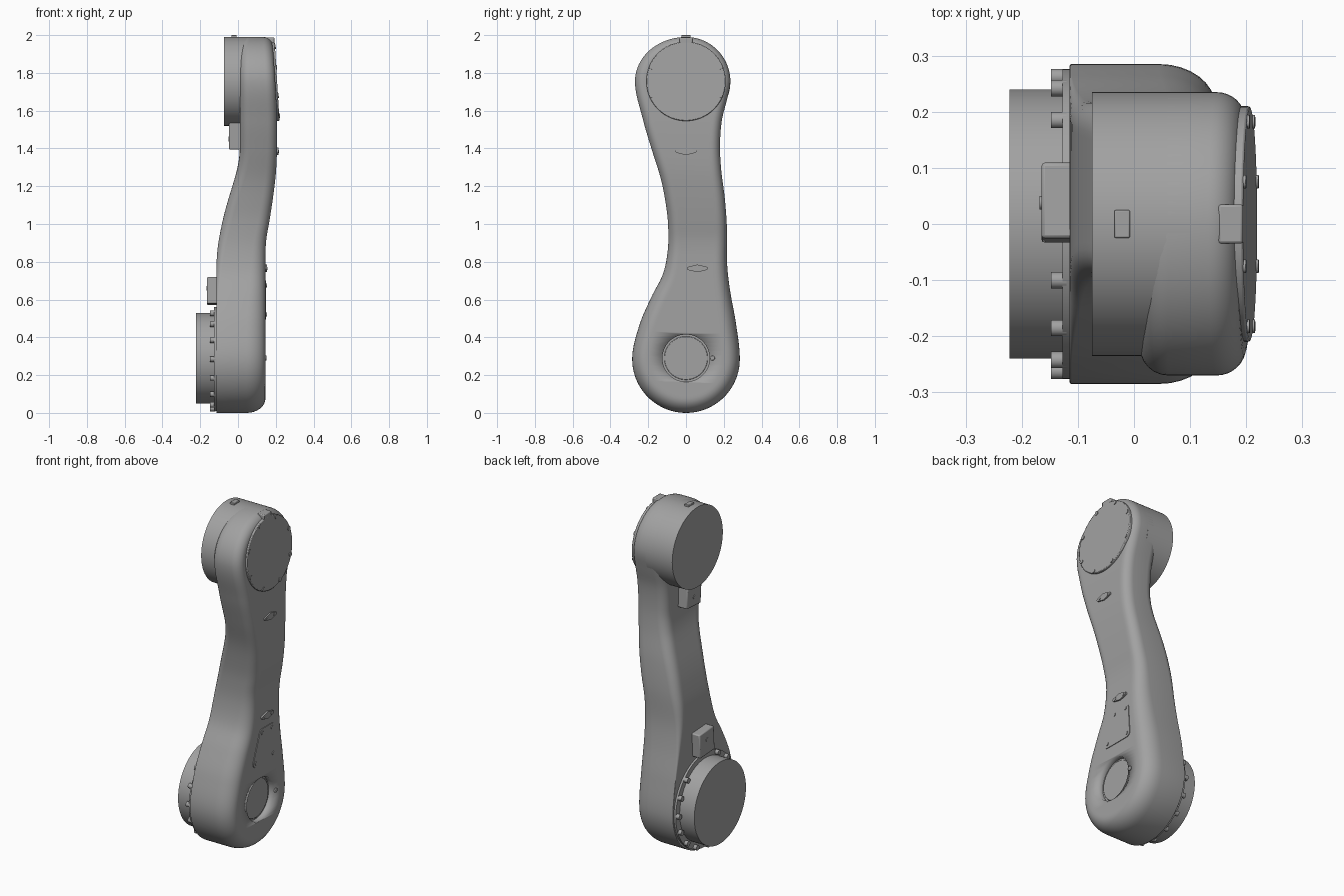
import bpy, bmesh, math
from mathutils import Matrix, Vector

old = bpy.data.objects.get("Cube")
if old:
    bpy.data.objects.remove(old, do_unlink=True)

grey = bpy.data.materials.new("cast_grey")
grey.use_nodes = True
grey.diffuse_color = (0.36, 0.36, 0.36, 1)
grey.node_tree.nodes["Principled BSDF"].inputs["Base Color"].default_value = grey.diffuse_color

LOW, HIGH = 0.285, 1.755      # heights of the two joint axes


def finish(name, bm, angle=35):
    bmesh.ops.recalc_face_normals(bm, faces=bm.faces)
    mesh = bpy.data.meshes.new(name)
    bm.to_mesh(mesh)
    bm.free()
    obj = bpy.data.objects.new(name, mesh)
    bpy.context.collection.objects.link(obj)
    mesh.materials.append(grey)
    bpy.ops.object.select_all(action='DESELECT')
    obj.select_set(True)
    bpy.context.view_layer.objects.active = obj
    bpy.ops.object.shade_smooth_by_angle(angle=math.radians(angle))
    return obj


def add_bevel(obj, width, segments=2):
    mod = obj.modifiers.new("soft_edges", 'BEVEL')
    mod.width, mod.segments, mod.limit_method = width, segments, 'ANGLE'


def disc(name, x0, x1, y, z, r, tilt=0, sides=64, soft=0):
    """Cylinder along x; tilt leans its +x face upwards."""
    bm = bmesh.new()
    bmesh.ops.create_cone(bm, cap_ends=True, segments=sides, radius1=r, radius2=r, depth=x1 - x0)
    bm.transform(Matrix.Translation(((x0 + x1) / 2, y, z))
                 @ Matrix.Rotation(math.pi / 2 - tilt, 4, 'Y'))
    obj = finish(name, bm)
    if soft:
        add_bevel(obj, soft)
    return obj


def plate(name, corners, x0, x1):
    """Convex plate facing x, with each (y, z, radius) corner rounded."""
    bm = bmesh.new()
    for y, z, r in corners:
        for i in range(16):
            a = math.tau * i / 16
            for x in (x0, x1):
                bm.verts.new((x, y + r * math.cos(a), z + r * math.sin(a)))
    hull = bmesh.ops.convex_hull(bm, input=bm.verts)
    loose = {v for v in hull["geom_interior"] if isinstance(v, bmesh.types.BMVert)}
    bmesh.ops.delete(bm, geom=list(loose), context='VERTS')
    bmesh.ops.dissolve_limit(bm, angle_limit=0.01, verts=bm.verts, edges=bm.edges)
    return finish(name, bm)


def box(name, centre, size, lean=0, soft=0.006):
    bm = bmesh.new()
    bmesh.ops.create_cube(bm, size=1)
    bm.transform(Matrix.Translation(centre) @ Matrix.Rotation(lean, 4, 'X')
                 @ Matrix.Diagonal((*size, 1)))
    obj = finish(name, bm)
    add_bevel(obj, soft)
    return obj


def smooth_curve(points, z):
    """Smooth interpolation through (z, value) points."""
    if z <= points[0][0]:
        return points[0][1]
    if z >= points[-1][0]:
        return points[-1][1]

    def slope(i):
        if i in (0, len(points) - 1):
            return 0
        a, b = points[i - 1], points[i + 1]
        return (b[1] - a[1]) / (b[0] - a[0])
    i = next(k for k in range(len(points) - 1) if points[k + 1][0] >= z)
    (z0, v0), (z1, v1) = points[i], points[i + 1]
    h = z1 - z0
    t = (z - z0) / h
    return ((1 + 2 * t) * (1 - t) ** 2 * v0 + t * (1 - t) ** 2 * h * slope(i)
            + t * t * (3 - 2 * t) * v1 + t * t * (t - 1) * h * slope(i + 1))


# Side outline and depth of the arm along its height
edge_minus = [(LOW, -.285), (.47, -.245), (.62, -.18), (.735, -.122), (.865, -.096), (1.0, -.095),
              (1.1, -.106), (1.235, -.132), (1.39, -.18), (1.55, -.227), (HIGH, -.27)]
edge_plus = [(LOW, .285), (.47, .265), (.65, .233), (.785, .218), (.97, .217), (1.13, .206),
             (1.29, .186), (1.42, .18), (1.55, .19), (1.66, .217), (HIGH, .235)]
depth_back = [(.72, -.115), (.87, -.108), (1.0, -.085), (1.1, -.06), (1.2, -.03), (1.3, -.002), (1.4, .01)]
depth_front = [(.82, .145), (.92, .15), (1.02, .167), (1.16, .188), (1.29, .202), (1.45, .207),
               (1.6, .205), (HIGH, .197), (1.9, .188), (1.99, .183)]
round_back = [(.45, .004), (1.0, .05), (1.99, .05)]
round_front = [(.4, .1), (1.0, .06), (1.99, .05)]
inset_front = [(.4, .075), (1.0, .055), (1.99, .045)]


def arm_side(edge):
    """Half outline from the bottom pole to the top pole."""
    a, b = edge[0][1], edge[-1][1]
    steps = 20
    pts = []
    for i in range(steps):
        t = math.pi / 2 * i / steps
        pts.append(Vector((a * math.sin(t), LOW - LOW * math.cos(t))))
    for i in range(61):
        z = LOW + (HIGH - LOW) * i / 60
        pts.append(Vector((smooth_curve(edge, z), z)))
    for i in range(1, steps + 1):
        t = math.pi / 2 * i / steps
        pts.append(Vector((b * math.cos(t), HIGH + .235 * math.sin(t))))
    return pts


# Arm: outline layered along x, with rounded rims and strip caps
plus, minus = arm_side(edge_plus), arm_side(edge_minus)
n = len(plus)
outline = plus + minus[-2:0:-1]
count = len(outline)
layers = [('back', k / 6) for k in range(7)] + [('front', k / 8) for k in range(9)]
layers = [('back', -1)] + layers + [('front', 2)]     # extra rings keep the caps flat
bm = bmesh.new()
rings = []
for side, t in layers:
    ring = []
    for i, p in enumerate(outline):
        tangent = (outline[(i + 1) % count] - outline[i - 1]).normalized()
        inward = Vector((-tangent.y, tangent.x))
        z = p.y
        a = min(max(t, 0), 1) * math.pi / 2
        if side == 'back':
            r = smooth_curve(round_back, z)
            d, rise = r * (1 - math.sin(a)), r * (1 - math.cos(a))
        else:
            r = smooth_curve(round_front, z)
            d, rise = smooth_curve(inset_front, z) * (1 - math.cos(a)), r * (1 - math.sin(a))
        if t in (-1, 2):
            d += .012
        q = p + inward * d
        x = smooth_curve(depth_back, q.y) + rise if side == 'back' else smooth_curve(depth_front, q.y) - rise
        ring.append(bm.verts.new((x, q.x, q.y)))
    rings.append(ring)
for lower, upper in zip(rings, rings[1:]):
    for i in range(count):
        j = (i + 1) % count
        bm.faces.new((lower[i], lower[j], upper[j], upper[i]))
for ring in (rings[0], rings[-1]):
    for i in range(n - 1):
        strip = [ring[i], ring[i + 1], ring[(count - i - 1) % count], ring[(count - i) % count]]
        bm.faces.new(list(dict.fromkeys(strip)))
arm = finish("arm_body", bm)

# Round recess in the lower joint
cutter = disc("recess_cutter", .112, .3, 0, .29, .125)
cutter.hide_render = True
cutter.hide_viewport = True
cutter.display_type = 'WIRE'
cut = arm.modifiers.new("recess", 'BOOLEAN')
cut.operation, cut.object, cut.solver = 'DIFFERENCE', cutter, 'EXACT'
disc("recess_cap", .1, .118, 0, .29, .115, soft=.003)
disc("side_plug", .13, .152, .14, .29, .013, sides=20, soft=.003)

# Upper joint housing and its leaning cover
disc("upper_housing", -.075, .1, 0, HIGH, .235, sides=96)
box("housing_key", (-.021, 0, 1.985), (.028, .05, .03), soft=.003)
lean = math.radians(3.5)
disc("upper_cover", .177, .207, 0, HIGH, .21, tilt=lean, sides=96, soft=.004)
for k in range(8):
    a = math.tau * (k + .5) / 8
    dz = .197 * math.sin(a)
    x = .207 - math.tan(lean) * dz
    disc(f"cover_screw_{k + 1}", x - .02, x + .004, .197 * math.cos(a), HIGH + dz, .012, lean, 16)
box("cover_lug", (.172, 0, 1.972), (.045, .07, .03), soft=.005)

# Small inspection plates on the outer face
for name, y, z, x in (("upper", 0, 1.385, .205), ("lower", .06, .765, .145)):
    plate(f"{name}_oval_plate", [(y, z, .02), (y - .046, z, .009), (y + .046, z, .009)], x - .01, x + .009)
    for s in (-1, 1):
        disc(f"{name}_oval_screw", x, x + .012, y + s * .032, z, .008, sides=16)
corners = [(.015, .675), (.105, .675), (.115, .52), (-.045, .52)]
plate("service_plate", [(y, z, .025) for y, z in corners], .135, .149)
for y, z in corners:
    disc("service_plate_screw", .14, .153, y, z, .011, sides=16)

# Lower mounting flange with its ring of bolts
disc("lower_flange", -.222, -.1, 0, .29, .24, sides=96)
disc("flange_ring", -.127, -.11, 0, .285, .276, sides=96)
for k in range(16):
    a = math.tau * k / 16
    if k not in (3, 4):
        disc(f"flange_bolt_{k + 1}", -.148, -.12, .262 * math.cos(a), LOW + .262 * math.sin(a), .0145, sides=20)

# Cable connector blocks on the inner face
box("lower_connector", (-.135, .038, .645), (.06, .135, .14), lean=-.06)
disc("lower_connector_screw", -.168, -.16, .038, .66, .012, sides=16)
box("upper_connector", (-.015, -.01, 1.47), (.066, .13, .145), lean=.05)
disc("upper_connector_screw", -.051, -.04, -.01, 1.45, .012, sides=16)
